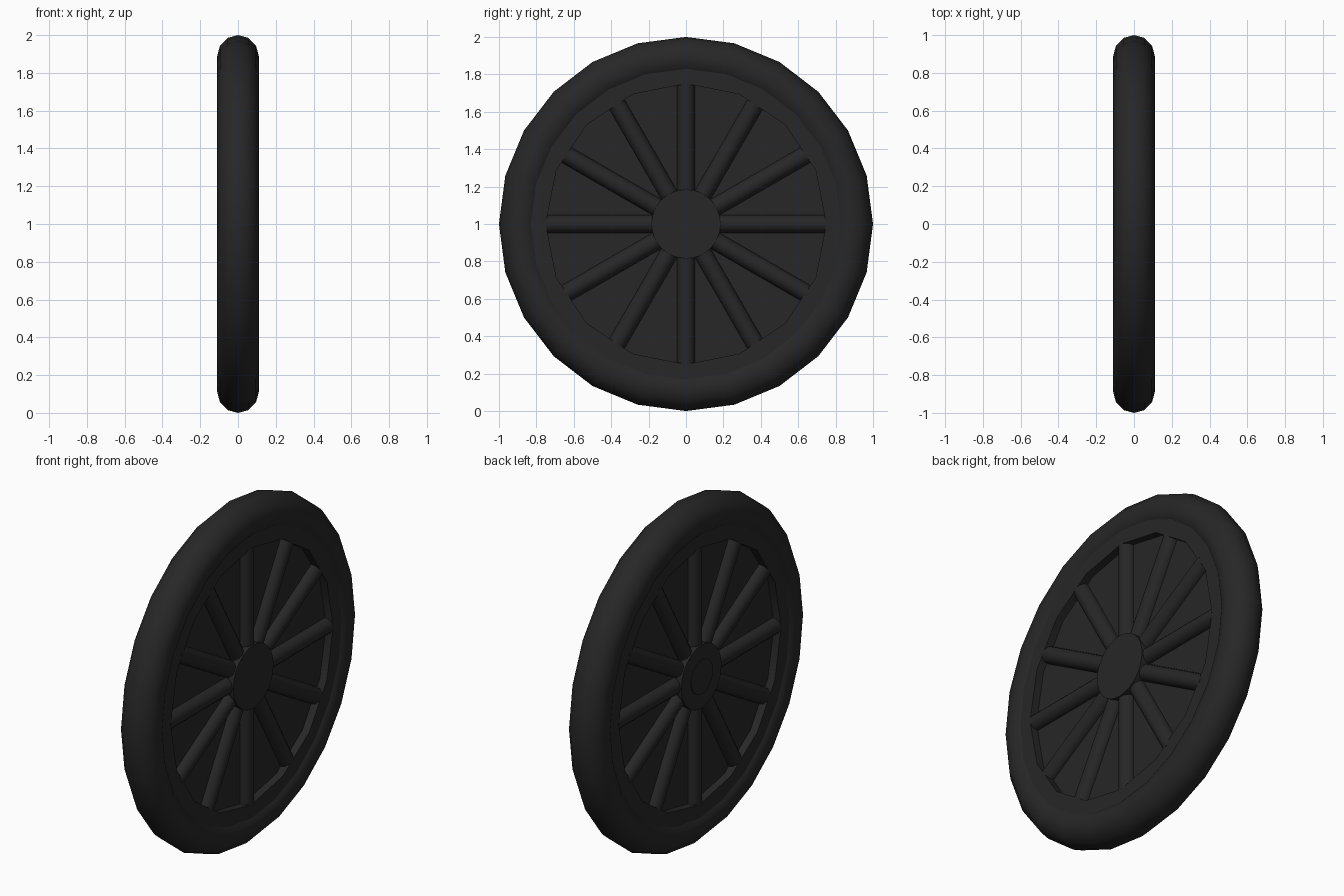
import bpy, bmesh, math
from mathutils import Matrix, Vector

cube = bpy.data.objects.get("Cube")
if cube:
    bpy.data.objects.remove(cube, do_unlink=True)

CENTRE = Vector((0, 0, 1))

black = bpy.data.materials.new("soft_black")
black.use_nodes = True
black.diffuse_color = (0.02, 0.02, 0.02, 1)
black.node_tree.nodes["Principled BSDF"].inputs["Base Color"].default_value = (0.02, 0.02, 0.02, 1)


def lathe(name, profile, sides, angle, closed=False):
    """Turn (radius, x) points around the x axis, with a vertex at the top."""
    bm = bmesh.new()
    verts = [bm.verts.new((x, 0, r)) for r, x in profile]
    edges = [bm.edges.new(pair) for pair in zip(verts, verts[1:])]
    if closed:
        edges.append(bm.edges.new((verts[-1], verts[0])))
    bmesh.ops.spin(bm, geom=verts + edges, cent=(0, 0, 0), axis=(1, 0, 0),
                   angle=math.tau, steps=sides, use_merge=True)
    bmesh.ops.remove_doubles(bm, verts=bm.verts, dist=0.0001)
    return finish(name, bm, angle)


def finish(name, bm, angle):
    bmesh.ops.recalc_face_normals(bm, faces=bm.faces)
    mesh = bpy.data.meshes.new(name)
    bm.to_mesh(mesh)
    bm.free()
    mesh.materials.append(black)
    obj = bpy.data.objects.new(name, mesh)
    obj.location = CENTRE
    bpy.context.collection.objects.link(obj)
    bpy.ops.object.select_all(action="DESELECT")
    obj.select_set(True)
    bpy.context.view_layer.objects.active = obj
    bpy.ops.object.shade_smooth_by_angle(angle=math.radians(angle))
    return obj


# Tyre: round section swept round the wheel
section = [(0.89 + 0.11 * math.cos(a), 0.11 * math.sin(a))
           for a in (math.tau * i / 12 for i in range(12))]
lathe("tyre", section, 24, 40, closed=True)

# Rim with a recessed solid disc on both sides
half = [(0, 0.045), (0.75, 0.045), (0.75, 0.09), (0.845, 0.09)]
lathe("rim_and_disc", half + [(r, -x) for r, x in reversed(half)], 16, 30)

# Hub, with a small cap on one side
lathe("hub", [(0, 0.1), (0.185, 0.1), (0.185, -0.1), (0, -0.1)], 32, 30)
lathe("hub_cap", [(0, -0.09), (0.1, -0.09), (0.1, -0.105), (0, -0.105)], 24, 30)

# Round spokes half sunk into each side of the disc
for side, x in (("left", 0.045), ("right", -0.045)):
    bm = bmesh.new()
    for i in range(12):
        place = Matrix.Rotation(math.tau * i / 12, 4, "X") @ Matrix.Translation((x, 0, 0.45))
        bmesh.ops.create_cone(bm, cap_ends=True, segments=12, radius1=0.048,
                              radius2=0.048, depth=0.6, matrix=place)
    finish(side + "_spokes", bm, 40)
